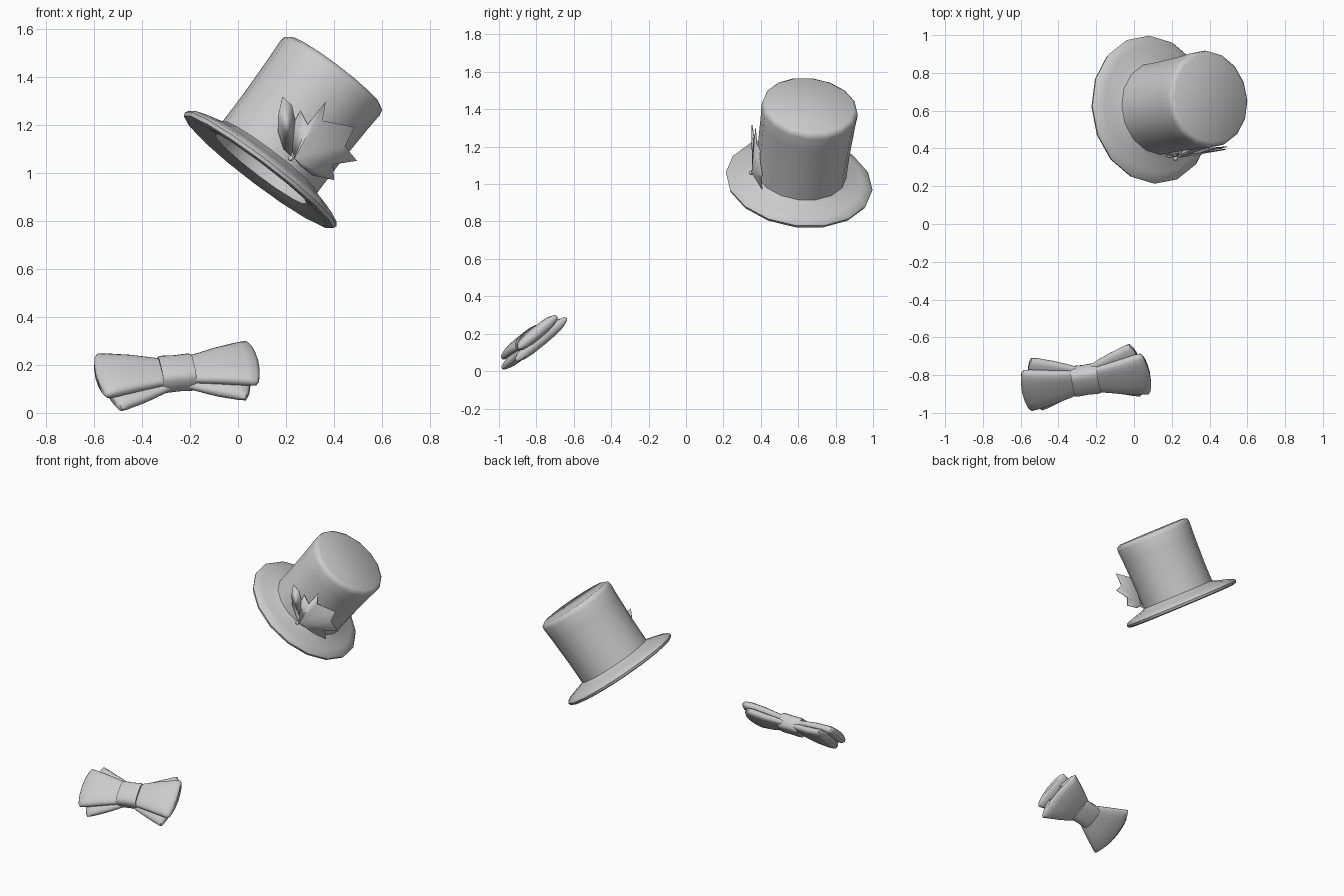
import bpy, bmesh, math
from mathutils import Vector, Matrix

if "Cube" in bpy.data.objects:
    bpy.data.objects.remove(bpy.data.objects["Cube"])

grey = bpy.data.materials.new("plain grey")
grey.use_nodes = True
grey.diffuse_color = (0.6, 0.6, 0.6, 1)
grey.node_tree.nodes["Principled BSDF"].inputs["Base Color"].default_value = (0.6, 0.6, 0.6, 1)


def frame(x, y, z, origin):
    """Matrix from three axes and an origin."""
    m = Matrix((x, y, z)).transposed().to_4x4()
    m.translation = origin
    return m


def finish(name, bm, matrix=Matrix(), angle=40):
    bmesh.ops.recalc_face_normals(bm, faces=bm.faces)
    mesh = bpy.data.meshes.new(name)
    bm.to_mesh(mesh)
    bm.free()
    mesh.transform(matrix)
    mesh.materials.append(grey)
    ob = bpy.data.objects.new(name, mesh)
    bpy.context.collection.objects.link(ob)
    bpy.ops.object.select_all(action="DESELECT")
    ob.select_set(True)
    bpy.context.view_layer.objects.active = ob
    bpy.ops.object.shade_smooth_by_angle(angle=math.radians(angle))
    return ob


def loft(bm, rings, caps=True):
    """Skin a list of closed point rings."""
    loops = [[bm.verts.new(p) for p in ring] for ring in rings]
    n = len(loops[0])
    for a, b in zip(loops, loops[1:]):
        for i in range(n):
            j = (i + 1) % n
            bm.faces.new((a[i], a[j], b[j], b[i]))
    if caps:
        bm.faces.new(loops[0])
        bm.faces.new(loops[-1])


# Hat: one turned shell, hollow from below
axis = Vector((0.60, 0.116, 0.79)).normalized()
down = (axis * axis.z - Vector((0, 0, 1))).normalized()
hat_matrix = frame(down, axis.cross(down), axis, (0.095, 0.605, 1.015))
SIDES = 16
profile = [(0.19, 0.46), (0.225, 0.44), (0.232, 0.06), (0.24, 0.0), (0.30, -0.012),
           (0.365, -0.022), (0.389, -0.016), (0.395, 0.0), (0.385, 0.014), (0.34, 0.03),
           (0.27, 0.05), (0.247, 0.062), (0.247, 0.2), (0.254, 0.4),
           (0.259, 0.48), (0.254, 0.503), (0.235, 0.515)]
hat = bmesh.new()
turn = [math.tau * (i + 0.5) / SIDES for i in range(SIDES)]
loft(hat, [[(r * math.cos(t), r * math.sin(t), z) for t in turn] for r, z in profile])
finish("top_hat", hat, hat_matrix, 50)


# Leaf ornament: thin pointed plates in front of the crown
def leaf(name, root, outline, push):
    bm = bmesh.new()
    place = lambda x, z, d: (x, 0.355 + 0.1 * (x - 0.2) + 0.1 * (1.3 - z) - d, z)
    hub = bm.verts.new(place(*root, push))
    rim = [bm.verts.new(place(x, z, 0)) for x, z in outline]
    for a, b in zip(rim, rim[1:]):
        bm.faces.new((hub, a, b))
    ob = finish(name, bm)
    solid = ob.modifiers.new("thickness", "SOLIDIFY")
    solid.thickness = 0.004
    solid.offset = 0


leaf("pointed_leaf", (0.235, 1.06),
     [(0.22, 1.12), (0.225, 1.19), (0.26, 1.26), (0.29, 1.20), (0.365, 1.296), (0.352, 1.217),
      (0.485, 1.19), (0.445, 1.11), (0.495, 1.05), (0.395, 1.035), (0.40, 0.97), (0.31, 0.99),
      (0.26, 1.03)], 0.03)
leaf("slim_leaf", (0.22, 1.07),
     [(0.19, 1.10), (0.168, 1.17), (0.168, 1.24), (0.185, 1.317), (0.225, 1.28), (0.24, 1.20),
      (0.235, 1.12)], 0.025)
stem = bmesh.new()
bmesh.ops.create_icosphere(stem, subdivisions=2, radius=0.012,
                           matrix=Matrix.Translation((0.22, 0.347, 1.06)))
finish("leaf_stem", stem, angle=60)

# Bow tie frame: x along the wings, y up the cloth, z out of its face
along = Vector((0.985, 0.14, 0.085)).normalized()
face = along.cross(Vector((-0.16, 0.76, 0.63))).normalized()
bow_matrix = frame(along, face.cross(along), face, (-0.255, -0.825, 0.165))


def rounded(half_y, half_z, power, count=20):
    """Superellipse section as (y, z) pairs."""
    pts = []
    for i in range(count):
        t = math.tau * i / count
        c, s = math.cos(t), math.sin(t)
        pts.append((half_y * math.copysign(abs(c) ** power, c),
                    half_z * math.copysign(abs(s) ** power, s)))
    return pts


def wing(name, side, length, tall, offset, bulge):
    """Flat flaring loop of cloth with a soft folded end."""
    bm = bmesh.new()
    rings = []
    for f, thick in ((0, 0.02), (0.25, 0.025), (0.55, 0.032), (0.85, 0.034),
                     (0.96, 0.026), (1, 0.012)):
        half = 0.062 + (tall - 0.062) * min(1, f * 1.05) ** 0.9
        if f == 1:
            half -= 0.012
        ring = []
        for y, z in rounded(half, thick, 0.7):
            x = length * f + bulge * f * (1 - (y / half) ** 2)
            ring.append((side * x, y, z + offset * min(1, 0.5 + f)))
        rings.append(ring)
    loft(bm, rings)
    finish(name, bm, bow_matrix, 50)


for side, label in ((1, "left"), (-1, "right")):
    wing(label + "_front_wing", side, 0.325, 0.138, 0.02, 0.018)
    wing(label + "_back_wing", side, 0.272, 0.18, -0.022, 0.035)

# Knot band round the middle
knot = bmesh.new()
loft(knot, [[(x, y, z) for y, z in rounded(0.083 * s, 0.056 * s, 0.6)]
            for x, s in ((-0.068, 0.85), (-0.07, 0.96), (-0.055, 1.0), (0, 0.97),
                         (0.055, 1.0), (0.07, 0.96), (0.068, 0.85))])
finish("bow_knot", knot, bow_matrix, 50)
